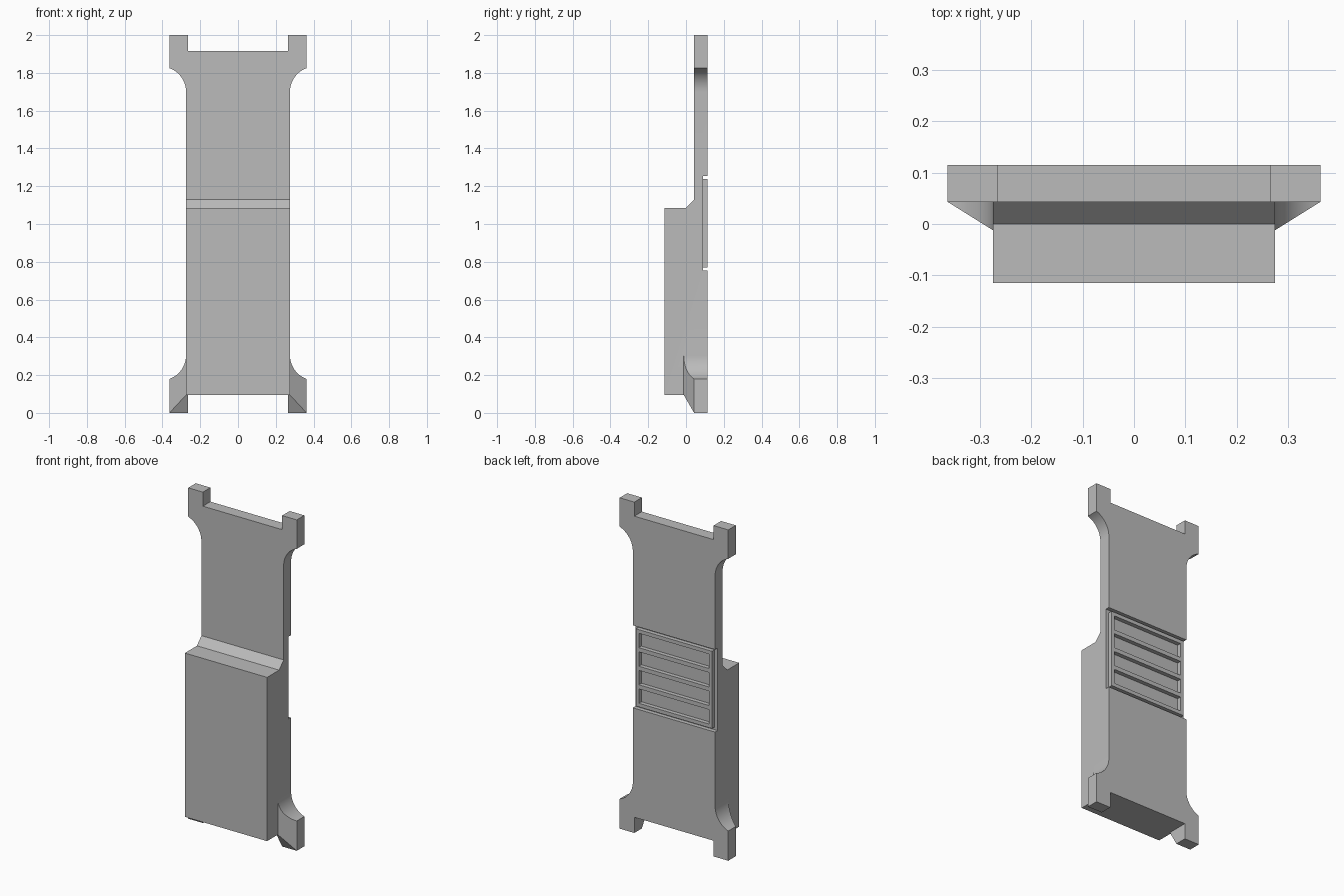
import bpy, bmesh, math
from mathutils import Vector

if "Cube" in bpy.data.objects:
    bpy.data.objects.remove(bpy.data.objects["Cube"], do_unlink=True)

# Main dimensions
BODY, EAR, INNER = 0.275, 0.363, 0.265      # half widths
FRONT, PLATE, BACK = -0.115, 0.043, 0.115   # depths
FOOT, FLOOR = -0.012, 0.09                  # foot front, recess floor
LOW, HIGH, TOP = 0.095, 1.915, 2.0          # heights
PANEL_LOW, PANEL_HIGH, GAP = 0.77, 1.237, 0.016
R = 0.133                                   # fillet radius

grey = bpy.data.materials.new("plain grey")
grey.use_nodes = True
colour = (0.5, 0.5, 0.5, 1)
grey.diffuse_color = colour
grey.node_tree.nodes["Principled BSDF"].inputs["Base Color"].default_value = colour


def prism(name, points, sweep, cuts=()):
    """Closed 3D outline swept along a vector, then trimmed by planes."""
    bm = bmesh.new()
    face = bm.faces.new([bm.verts.new(p) for p in points])
    moved = bmesh.ops.extrude_face_region(bm, geom=[face])["geom"]
    bmesh.ops.translate(bm, vec=sweep, verts=[v for v in moved if isinstance(v, bmesh.types.BMVert)])
    for point, normal in cuts:
        geom = bm.verts[:] + bm.edges[:] + bm.faces[:]
        cut = bmesh.ops.bisect_plane(bm, geom=geom, dist=1e-6, plane_co=point,
                                     plane_no=normal, clear_outer=True)
        edges = [e for e in cut["geom_cut"] if isinstance(e, bmesh.types.BMEdge)]
        bmesh.ops.holes_fill(bm, edges=edges)
    bmesh.ops.recalc_face_normals(bm, faces=bm.faces)
    mesh = bpy.data.meshes.new(name)
    bm.to_mesh(mesh)
    bm.free()
    mesh.materials.append(grey)
    obj = bpy.data.objects.new(name, mesh)
    bpy.context.collection.objects.link(obj)
    return obj


def combine(target, tool, operation):
    """Apply a boolean and discard the tool."""
    mod = target.modifiers.new("combine", "BOOLEAN")
    mod.operation, mod.solver, mod.object = operation, "EXACT", tool
    bpy.context.view_layer.objects.active = target
    bpy.ops.object.modifier_apply(modifier=mod.name)
    bpy.data.objects.remove(tool, do_unlink=True)


def box(name, x, y0, y1, z0, z1):
    return prism(name, [(-x, y0, z0), (x, y0, z0), (x, y0, z1), (-x, y0, z1)], (0, y1 - y0, 0))


# Body: thick lower block, bevelled step, thin upper plate, recess in the back
side = [(FRONT, LOW), (BACK, LOW), (BACK, PANEL_LOW - GAP), (FLOOR, PANEL_LOW - GAP),
        (FLOOR, PANEL_HIGH + GAP), (BACK, PANEL_HIGH + GAP), (BACK, HIGH),
        (PLATE, HIGH), (PLATE, 1.13), (0, 1.085), (FRONT, 1.085)]
body = prism("body", [(-BODY, y, z) for y, z in side], (2 * BODY, 0, 0))


def lug_outline(tip, notch, centre, up):
    """Lug with a concave fillet running into the body side."""
    end = math.acos((BODY + R - EAR) / R)
    arc = [(BODY + R - R * math.cos(a), centre + up * R * math.sin(a))
           for a in (end * (1 - i / 12) for i in range(13))]
    return [(INNER, tip), (EAR, tip)] + arc + [(BODY, notch), (INNER, notch)]


# Ears at the top and tapered feet at the bottom, on both sides
for s in (-1, 1):
    ear = prism("ear", [(s * x, PLATE, z) for x, z in lug_outline(TOP, HIGH, 1.7, 1)],
                (0, BACK - PLATE, 0))
    combine(body, ear, "UNION")
    taper = PLATE - FOOT
    cuts = [(Vector((s * EAR, PLATE, 0)), Vector((s * taper, BODY - EAR, 0))),
            (Vector((0, PLATE, 0)), Vector((0, -LOW, -taper)))]
    foot = prism("foot", [(s * x, FOOT, z) for x, z in lug_outline(0, LOW, 0.305, -1)],
                 (0, BACK - FOOT, 0), cuts)
    combine(body, foot, "UNION")

# Slotted panel set into the back recess
panel = box("back_panel", 0.255, FLOOR, BACK, PANEL_LOW, PANEL_HIGH)
for i in range(4):
    z = PANEL_LOW + 0.022 + i * 0.112
    combine(panel, box("slot", 0.235, FLOOR - 0.05, BACK + 0.05, z, z + 0.087), "DIFFERENCE")

# Smooth fillets, sharp edges elsewhere
bpy.ops.object.select_all(action="DESELECT")
for obj in (body, panel):
    obj.select_set(True)
bpy.context.view_layer.objects.active = body
bpy.ops.object.shade_smooth_by_angle(angle=math.radians(25))
